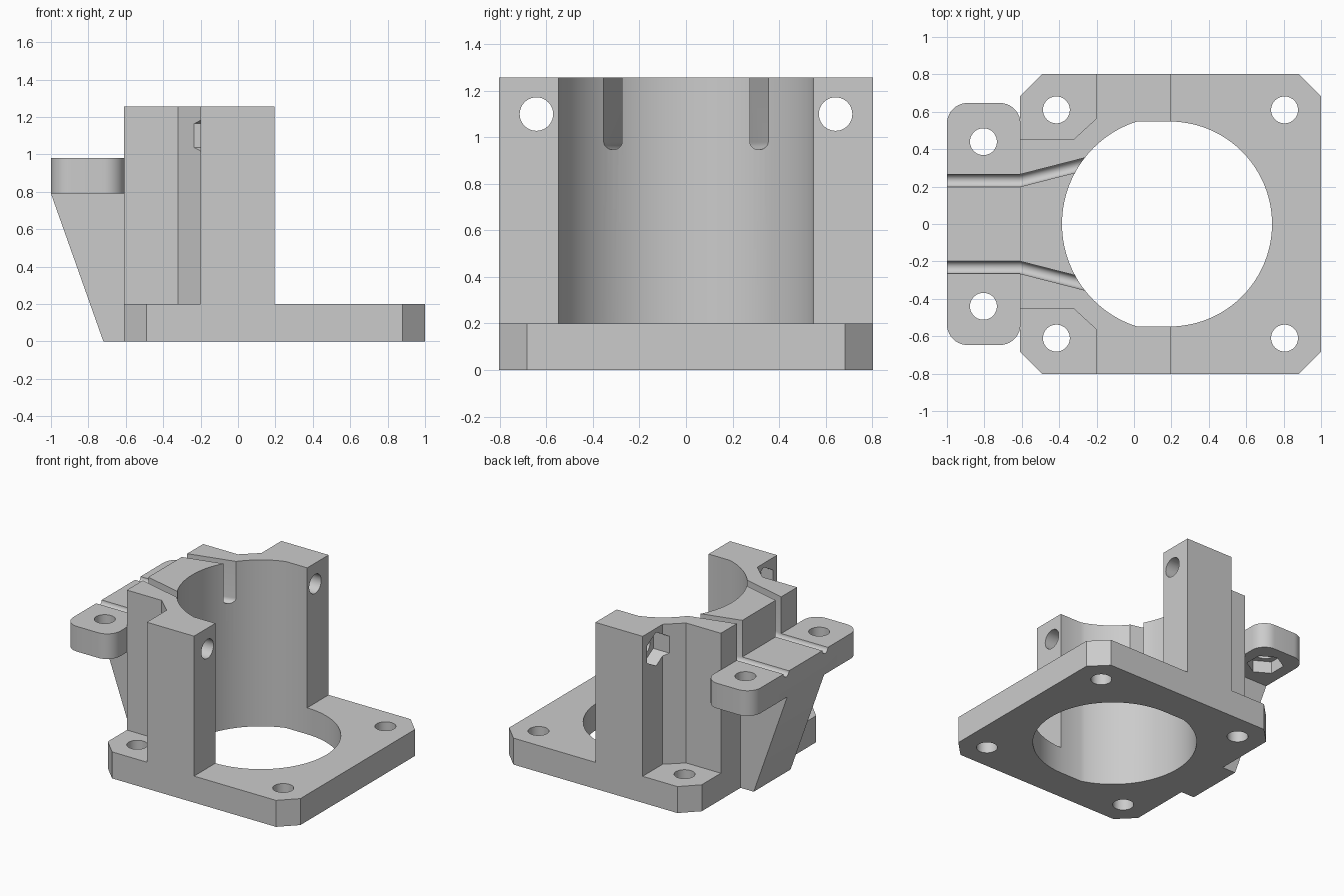
import bpy, bmesh
from math import sin, cos, pi, asin

if "Cube" in bpy.data.objects:
    bpy.data.objects.remove(bpy.data.objects["Cube"])

PLACE = {'X': lambda u, v, w: (w, u, v),
         'Y': lambda u, v, w: (u, w, v),
         'Z': lambda u, v, w: (u, v, w)}


def loft(name, rings):
    """Solid from a list of equally sized closed rings."""
    bm = bmesh.new()
    loops = [[bm.verts.new(p) for p in ring] for ring in rings]
    bm.faces.new(loops[0])
    bm.faces.new(loops[-1])
    n = len(loops[0])
    for a, b in zip(loops, loops[1:]):
        for i in range(n):
            j = (i + 1) % n
            bm.faces.new((a[i], a[j], b[j], b[i]))
    bmesh.ops.recalc_face_normals(bm, faces=bm.faces)
    mesh = bpy.data.meshes.new(name)
    bm.to_mesh(mesh)
    bm.free()
    ob = bpy.data.objects.new(name, mesh)
    bpy.context.collection.objects.link(ob)
    return ob


def prism(name, pts, axis, lo, hi):
    return loft(name, [[PLACE[axis](u, v, w) for u, v in pts] for w in (lo, hi)])


def arc(cu, cv, r, a0, a1, n):
    return [(cu + r * cos(a0 + (a1 - a0) * i / n), cv + r * sin(a0 + (a1 - a0) * i / n))
            for i in range(n + 1)]


def circle(cu, cv, r, n=40, turn=0.0):
    return arc(cu, cv, r, turn, turn + 2 * pi, n)[:-1]


def combine(target, other, operation):
    mod = target.modifiers.new(operation.lower(), 'BOOLEAN')
    mod.operation = operation
    mod.solver = 'EXACT'
    mod.object = other
    bpy.context.view_layer.objects.active = target
    bpy.ops.object.modifier_apply(modifier=mod.name)
    bpy.data.objects.remove(other, do_unlink=True)


# Chamfered base plate
L, R, W, C = -0.61, 1.0, 0.803, 0.12
body = prism("bearing_bracket", [(L, -W + C), (L + C, -W), (R - C, -W), (R, -W + C),
                                 (R, W - C), (R - C, W), (L + C, W), (L, W - C)], 'Z', 0, 0.2)

# Tower with notched rear corners
half = [(0.195, W), (-0.2, W), (-0.2, 0.565), (-0.32, 0.455), (L, 0.455)]
tower = prism("tower", half + [(x, -y) for x, y in reversed(half)], 'Z', 0.1, 1.257)
combine(body, tower, 'UNION')

# Sloping rib under the shelf
rib = prism("rib", [(-1, 0.79), (-0.72, 0), (-0.5, 0), (-0.5, 0.9), (-0.96, 0.9)], 'Y', -0.22, 0.22)
combine(body, rib, 'UNION')

# Shelf with rounded corners
x0, x1, sy, r = -1.0, -0.607, 0.647, 0.11
outline = (arc(x1 - r, sy - r, r, 0, pi / 2, 10) + arc(x0 + r, sy - r, r, pi / 2, pi, 10)
           + arc(x0 + r, r - sy, r, pi, 1.5 * pi, 10) + arc(x1 - r, r - sy, r, 1.5 * pi, 2 * pi, 10))
combine(body, prism("shelf", outline, 'Z', 0.79, 0.98), 'UNION')

# Main bore: wider rear arc, flat sides
a = asin(0.548 / 0.575)
bore = arc(0.19, 0, 0.548, -pi / 2, pi / 2, 48) + arc(0.19, 0, 0.575, pi - a, pi + a, 48)
combine(body, prism("bore", bore, 'Z', -0.1, 1.4), 'DIFFERENCE')

for s in (1, -1):
    # Base plate and shelf screw holes
    for x, y, lo, hi in ((-0.415, 0.61, -0.1, 0.5), (0.805, 0.61, -0.1, 0.5),
                         (-0.805, 0.44, 0.7, 1.1)):
        combine(body, prism("screw_hole", circle(x, s * y, 0.072), 'Z', lo, hi), 'DIFFERENCE')
    # Shelf nut pocket
    combine(body, prism("shelf_nut", circle(-0.805, s * 0.44, 0.127, 6, pi / 2), 'Z', 0.6, 0.88),
            'DIFFERENCE')
    # Clamp hole and nut pocket in the tower
    combine(body, prism("clamp_hole", circle(s * 0.643, 1.1, 0.072), 'X', -0.4, 0.4), 'DIFFERENCE')
    combine(body, prism("clamp_nut", circle(s * 0.643, 1.1, 0.127, 6, pi / 2), 'X', -0.4, -0.1),
            'DIFFERENCE')
    # Bent round-bottomed groove
    section = [(-0.033, 1.4)] + arc(0, 0.98, 0.033, pi, 2 * pi, 12) + [(0.033, 1.4)]
    path = [(-1.1, 0.232), (-0.61, 0.232), (-0.13, 0.355)]
    combine(body, loft("groove", [[(x, s * (y + d), z) for d, z in section] for x, y in path]),
            'DIFFERENCE')

# Smooth curved walls, crisp edges
bpy.ops.object.select_all(action='DESELECT')
body.select_set(True)
bpy.context.view_layer.objects.active = body
bpy.ops.object.shade_smooth_by_angle(angle=0.35)
